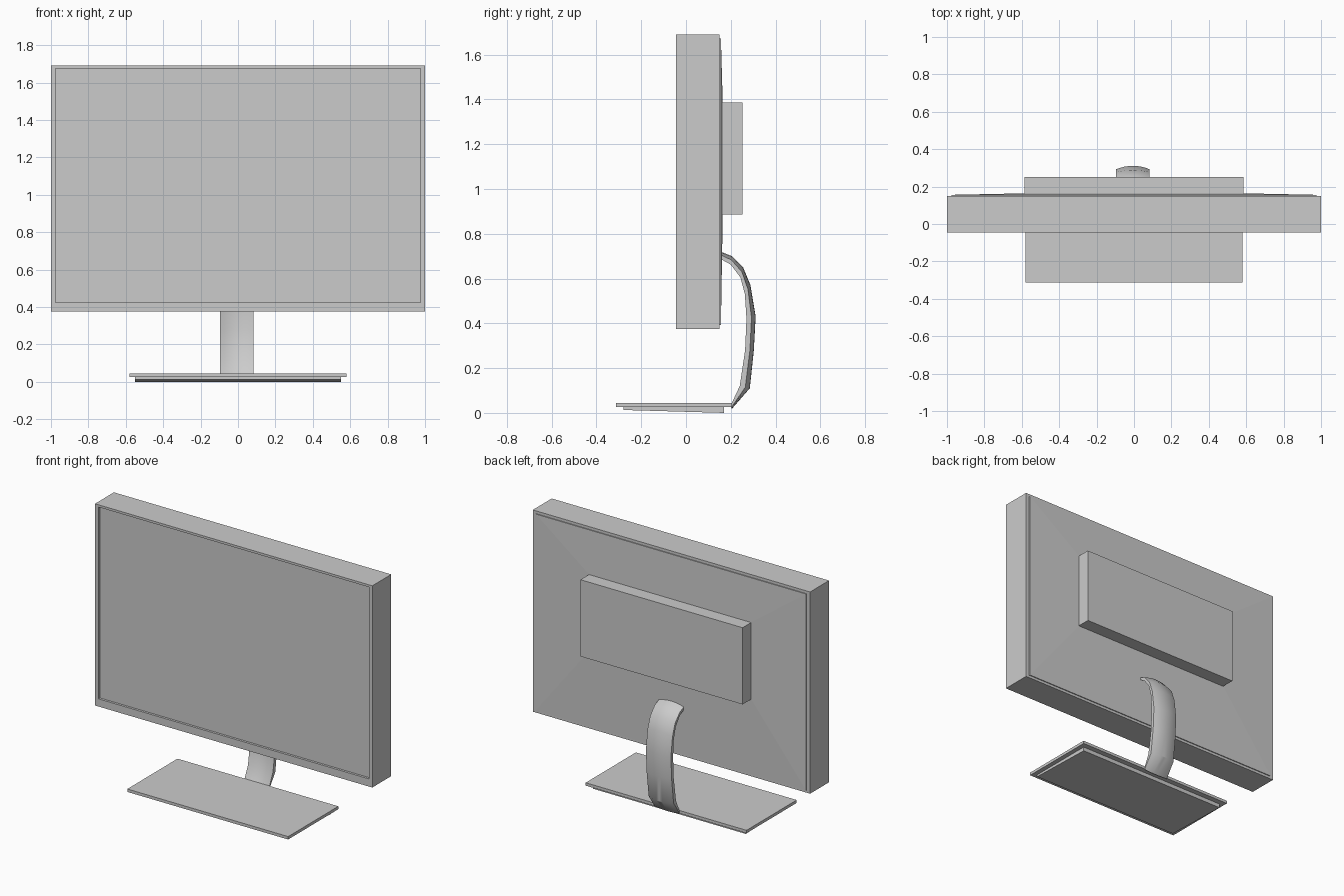
import bpy, bmesh

if "Cube" in bpy.data.objects:
    bpy.data.objects.remove(bpy.data.objects["Cube"])


def make_object(name, bm, smooth=False):
    bmesh.ops.recalc_face_normals(bm, faces=bm.faces)
    mesh = bpy.data.meshes.new(name)
    bm.to_mesh(mesh)
    bm.free()
    obj = bpy.data.objects.new(name, mesh)
    bpy.context.collection.objects.link(obj)
    if smooth:
        bpy.context.view_layer.objects.active = obj
        obj.select_set(True)
        bpy.ops.object.shade_smooth_by_angle(angle=0.6)
        obj.select_set(False)
    return obj


def stack(name, rings):
    """Closed solid through rectangular rings (x half-width, y, z low, z high)."""
    bm = bmesh.new()
    loops = [[bm.verts.new(p) for p in
              ((-x, y, z0), (x, y, z0), (x, y, z1), (-x, y, z1))]
             for x, y, z0, z1 in rings]
    for a, b in zip(loops, loops[1:]):
        for i in range(4):
            j = (i + 1) % 4
            bm.faces.new((a[i], a[j], b[j], b[i]))
    bm.faces.new(loops[0])
    bm.faces.new(loops[-1])
    return make_object(name, bm)


# Display housing with thin bezel and recessed screen
stack("display_housing", [
    (0.975, -0.03, 0.425, 1.675),
    (0.975, -0.045, 0.425, 1.675),
    (1.0, -0.045, 0.375, 1.69),
    (1.0, 0.15, 0.375, 1.69),
])

# Back panel, sloping gently up to the electronics box
stack("back_panel", [
    (0.975, 0.145, 0.392, 1.672),
    (0.975, 0.156, 0.392, 1.672),
    (0.585, 0.164, 0.885, 1.385),
])

# Electronics box
stack("electronics_box", [
    (0.585, 0.155, 0.885, 1.385),
    (0.585, 0.252, 0.885, 1.385),
])

# Base plate
stack("base_plate", [
    (0.58, -0.312, 0.026, 0.045),
    (0.58, 0.205, 0.026, 0.045),
])

# Wedge shaped foot pad under the base
stack("foot_pad", [
    (0.55, -0.28, 0.013, 0.027),
    (0.55, 0.17, 0.0, 0.027),
])

# Curved neck: outer and inner side profiles (y, z) swept across a bowed section
outer = [(0.15, 0.722), (0.205, 0.70), (0.255, 0.65), (0.288, 0.57),
         (0.311, 0.43), (0.303, 0.28), (0.285, 0.11), (0.205, 0.018)]
inner = [(0.15, 0.69), (0.20, 0.662), (0.243, 0.605), (0.263, 0.53),
         (0.27, 0.42), (0.264, 0.28), (0.24, 0.12), (0.198, 0.03)]
steps, bow = 8, 0.45
bm = bmesh.new()
loops = []
for (yo, zo), (yi, zi) in zip(outer, inner):
    section = []
    params = [-1 + 2 * i / steps for i in range(steps + 1)]
    for s in params:
        section.append((s, 1 - bow * s * s))
    for s in reversed(params):
        section.append((s, bow * (1 - s * s)))
    loops.append([bm.verts.new((-0.006 + 0.09 * s, yi + (yo - yi) * t, zi + (zo - zi) * t))
                  for s, t in section])
for a, b in zip(loops, loops[1:]):
    for i in range(len(a)):
        j = (i + 1) % len(a)
        bm.faces.new((a[i], a[j], b[j], b[i]))
for end in (loops[0], loops[-1]):
    for i in range(steps):
        k = len(end) - 1 - i
        bm.faces.new((end[i], end[i + 1], end[k - 1], end[k]))
make_object("neck", bm, smooth=True)
